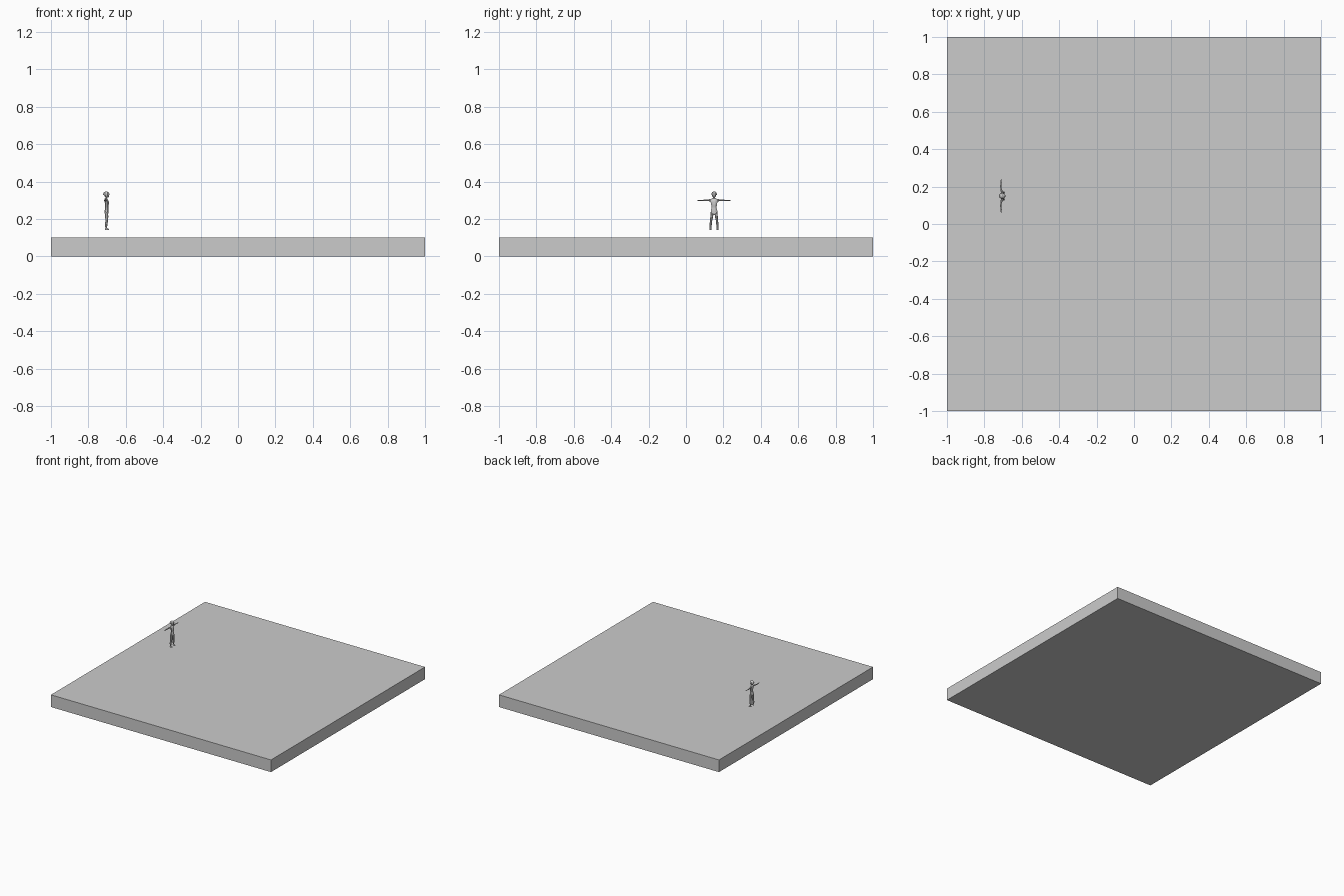
import bpy, bmesh, math
from mathutils import Vector

CX, CY = -0.703, 0.15   # where the figure stands


def loft(name, rings, sides=8, axis='Z'):
    """Skin of elliptical rings (x, y, z, radius_a, radius_b), closed at both ends."""
    bm = bmesh.new()
    loops = []
    for x, y, z, ra, rb in rings:
        loop = []
        for i in range(sides):
            a = 2 * math.pi * (i + 0.5) / sides
            u, v = ra * math.cos(a), rb * math.sin(a)
            off = Vector((u, v, 0)) if axis == 'Z' else Vector((u, 0, v))
            loop.append(bm.verts.new(Vector((CX + x, CY + y, z)) + off))
        loops.append(loop)
    for a, b in zip(loops, loops[1:]):
        for i in range(sides):
            j = (i + 1) % sides
            bm.faces.new((a[i], a[j], b[j], b[i]))
    bm.faces.new(loops[0])
    bm.faces.new(loops[-1])
    bmesh.ops.recalc_face_normals(bm, faces=bm.faces)
    me = bpy.data.meshes.new(name)
    bm.to_mesh(me)
    bm.free()
    ob = bpy.data.objects.new(name, me)
    bpy.context.collection.objects.link(ob)
    return ob


# ground slab
bpy.ops.mesh.primitive_cube_add(size=1, location=(0, 0, 0.05))
slab = bpy.context.object
slab.name = "ground_slab"
slab.scale = (2, 2, 0.1)

# torso, from hips through waist and chest to the neck
loft("torso", [
    (0.000, 0, 0.222, 0.007, 0.008),
    (0.000, 0, 0.230, 0.011, 0.018),
    (0.000, 0, 0.243, 0.011, 0.019),
    (0.001, 0, 0.260, 0.009, 0.014),
    (0.002, 0, 0.278, 0.011, 0.017),
    (0.001, 0, 0.292, 0.012, 0.020),
    (-0.002, 0, 0.304, 0.010, 0.021),
    (-0.003, 0, 0.310, 0.006, 0.010),
    (-0.001, 0, 0.314, 0.005, 0.005),
    (0.001, 0, 0.322, 0.005, 0.005)])

# head with narrow chin
loft("head", [
    (0.006, 0, 0.314, 0.005, 0.005),
    (0.002, 0, 0.320, 0.012, 0.010),
    (0.000, 0, 0.328, 0.016, 0.013),
    (0.000, 0, 0.336, 0.016, 0.013),
    (0.000, 0, 0.342, 0.013, 0.011),
    (0.000, 0, 0.346, 0.006, 0.005)])
# hair cap
loft("hair_cap", [
    (-0.003, 0, 0.327, 0.016, 0.016),
    (-0.002, 0, 0.335, 0.018, 0.016),
    (-0.001, 0, 0.342, 0.014, 0.012),
    (-0.001, 0, 0.347, 0.005, 0.005)])

for side, s in (("left", 1), ("right", -1)):
    # leg
    loft(side + "_leg", [
        (-0.002, s * 0.019, 0.144, 0.005, 0.005),
        (-0.002, s * 0.019, 0.156, 0.005, 0.005),
        (-0.002, s * 0.018, 0.172, 0.008, 0.007),
        (0.001, s * 0.016, 0.188, 0.007, 0.006),
        (0.001, s * 0.013, 0.208, 0.009, 0.008),
        (0.000, s * 0.010, 0.236, 0.010, 0.009)])
    # foot
    loft(side + "_foot", [
        (0.003, s * 0.019, 0.140, 0.012, 0.006),
        (0.003, s * 0.019, 0.145, 0.011, 0.006),
        (-0.001, s * 0.019, 0.151, 0.006, 0.005)])
    # arm with flat hand
    loft(side + "_arm", [
        (-0.002, s * 0.014, 0.300, 0.006, 0.007),
        (-0.004, s * 0.023, 0.300, 0.006, 0.006),
        (-0.008, s * 0.040, 0.300, 0.004, 0.005),
        (-0.009, s * 0.055, 0.299, 0.004, 0.004),
        (-0.008, s * 0.068, 0.299, 0.003, 0.003),
        (-0.007, s * 0.075, 0.299, 0.005, 0.003),
        (-0.006, s * 0.088, 0.299, 0.003, 0.002)], axis='Y')
